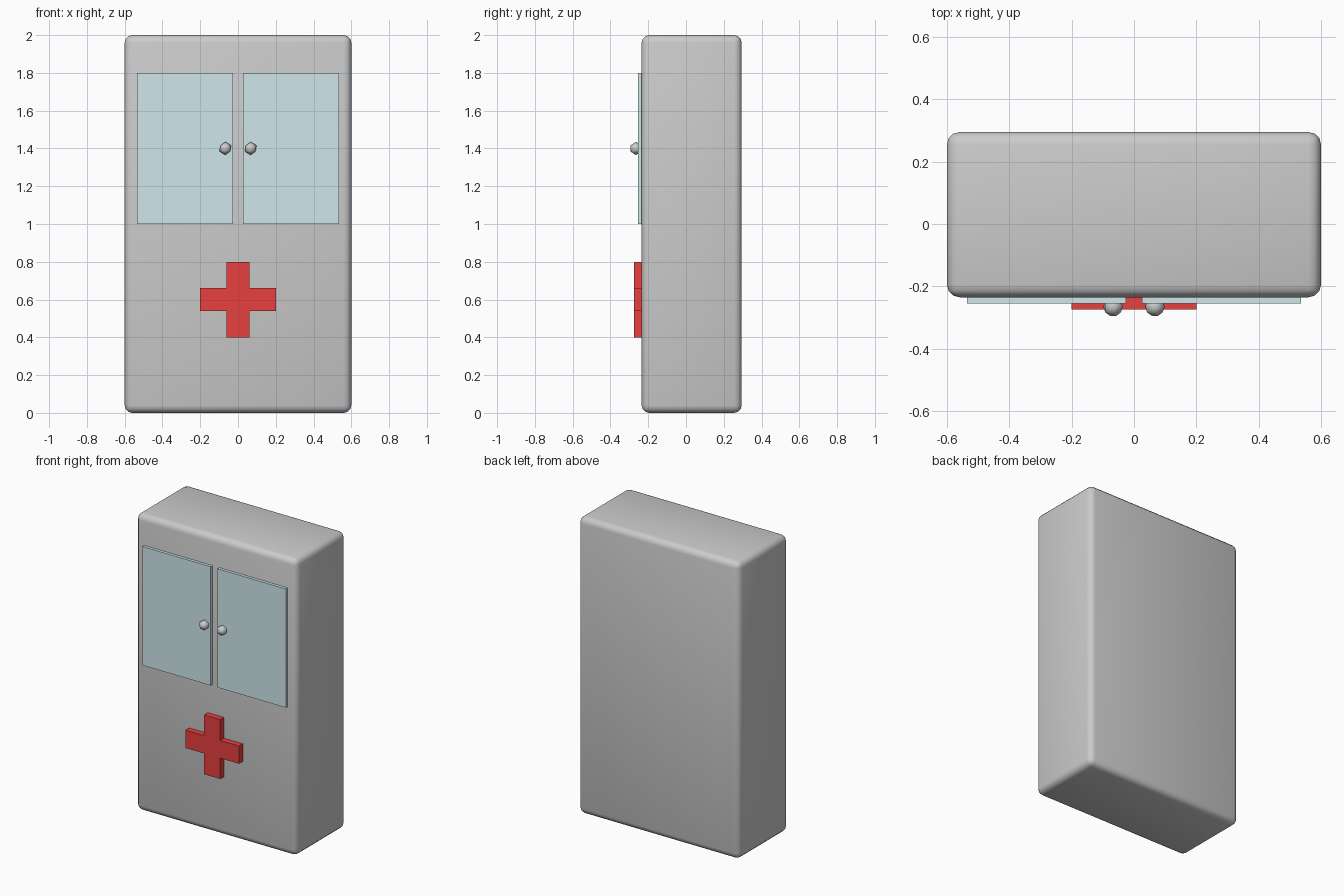
import bpy, bmesh

if "Cube" in bpy.data.objects:
    bpy.data.objects.remove(bpy.data.objects["Cube"])

FRONT = -0.235  # front plane of the cabinet body


def material(name, color):
    m = bpy.data.materials.new(name)
    m.diffuse_color = color
    m.use_nodes = True
    m.node_tree.nodes["Principled BSDF"].inputs["Base Color"].default_value = m.diffuse_color
    return m


def box(name, lo, hi, mat=None):
    size = [b - a for a, b in zip(lo, hi)]
    bpy.ops.mesh.primitive_cube_add(size=1, location=[(a + b) / 2 for a, b in zip(lo, hi)])
    ob = bpy.context.object
    ob.name = name
    ob.scale = size
    bpy.ops.object.transform_apply(location=False, rotation=False, scale=True)
    if mat:
        ob.data.materials.append(mat)
    return ob


glass = material("pale_blue_glass", (0.62, 0.80, 0.84, 1))
red = material("red_paint", (0.80, 0.05, 0.05, 1))

# Rounded cabinet body, fully smooth shaded
body = box("cabinet_body", (-0.6, FRONT, 0), (0.6, 0.295, 2))
bevel = body.modifiers.new("rounded_edges", 'BEVEL')
bevel.width = 0.04
bevel.segments = 3
bevel.harden_normals = False
body.data.polygons.foreach_set("use_smooth", [True] * len(body.data.polygons))

# Pair of doors and knobs
for side, s in (("left", -1), ("right", 1)):
    x0, x1 = sorted((s * 0.026, s * 0.535))
    box(side + "_door", (x0, FRONT - 0.02, 1.0), (x1, FRONT, 1.8), glass)
    bpy.ops.mesh.primitive_ico_sphere_add(subdivisions=1, radius=0.035,
                                          location=(s * 0.067, -0.265, 1.4))
    knob = bpy.context.object
    knob.name = side + "_knob"
    bpy.ops.object.shade_smooth()

# Cross emblem: a plus-shaped outline extruded back to the body
a, b = 0.06, 0.2
quarter = [(b, a), (a, a), (a, b)]
outline = []
for _ in range(4):
    outline += quarter
    quarter = [(-z, x) for x, z in quarter]
bm = bmesh.new()
face = bm.faces.new([bm.verts.new((x, -0.275, 0.6 + z)) for x, z in outline])
geom = bmesh.ops.extrude_face_region(bm, geom=[face])["geom"]
bmesh.ops.translate(bm, vec=(0, FRONT + 0.275, 0),
                    verts=[v for v in geom if isinstance(v, bmesh.types.BMVert)])
if not any(f.normal.y < -0.5 for f in bm.faces):
    bm.faces.new([v for v in bm.verts][:12])
bmesh.ops.recalc_face_normals(bm, faces=bm.faces[:])
mesh = bpy.data.meshes.new("red_cross")
bm.to_mesh(mesh)
bm.free()
mesh.materials.append(red)
bpy.context.collection.objects.link(bpy.data.objects.new("red_cross", mesh))
